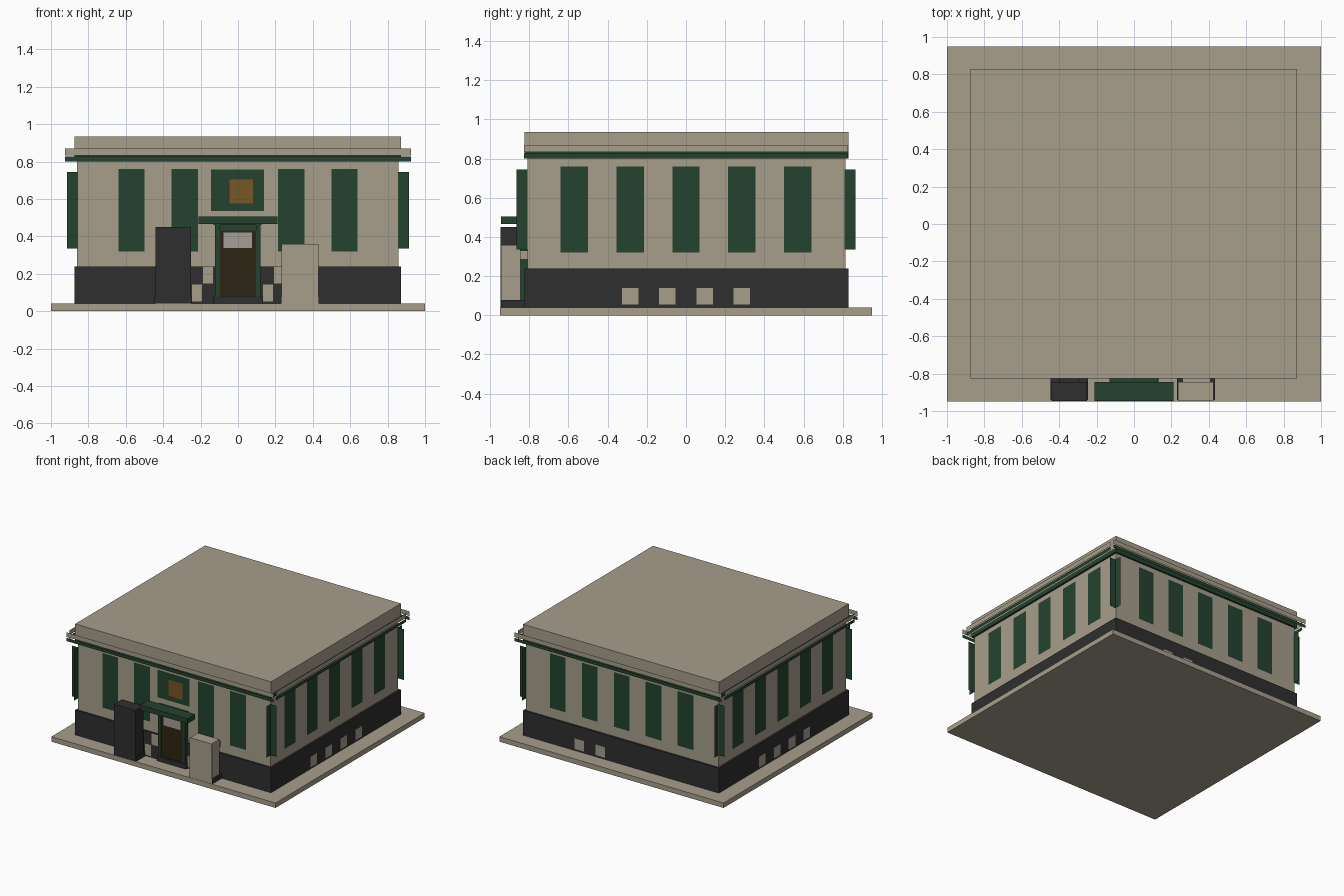
import bpy

cube = bpy.data.objects.get("Cube")
if cube:
    bpy.data.objects.remove(cube, do_unlink=True)


def material(name, r, g, b):
    mat = bpy.data.materials.new(name)
    mat.use_nodes = True
    mat.diffuse_color = (r, g, b, 1)
    shader = next(n for n in mat.node_tree.nodes if n.type == "BSDF_PRINCIPLED")
    shader.inputs["Base Color"].default_value = (r, g, b, 1)
    shader.inputs["Roughness"].default_value = 0.9
    return mat


stone = material("tan stone", 0.39, 0.345, 0.265)
green = material("dark green", 0.018, 0.055, 0.028)
dark = material("charcoal", 0.028, 0.028, 0.029)
brown = material("dark brown", 0.027, 0.017, 0.006)
gold = material("old gold", 0.18, 0.095, 0.018)
glass = material("pale glass", 0.38, 0.35, 0.30)


def build(name, verts, faces, mat):
    mesh = bpy.data.meshes.new(name)
    mesh.from_pydata(verts, [], faces)
    mesh.materials.append(mat)
    obj = bpy.data.objects.new(name, mesh)
    bpy.context.collection.objects.link(obj)
    return obj


def box(name, xs, ys, zs, mat):
    verts = [(x, y, z) for z in zs for y in ys for x in xs]
    faces = [(0, 2, 3, 1), (4, 5, 7, 6), (0, 1, 5, 4),
             (1, 3, 7, 5), (3, 2, 6, 7), (2, 0, 4, 6)]
    return build(name, verts, faces, mat)


def panel(name, side, offset, span, zs, mat):
    """Upright sheet facing outward on one side, at a distance from the middle."""
    a, b = span
    low, high = zs
    place = {"front": lambda u, z: (u, -offset, z),
             "back": lambda u, z: (u, offset, z),
             "left": lambda u, z: (offset, u, z),
             "right": lambda u, z: (-offset, u, z)}[side]
    verts = [place(a, low), place(b, low), place(b, high), place(a, high)]
    order = (0, 1, 2, 3) if side in ("front", "left") else (3, 2, 1, 0)
    return build(name, verts, [order], mat)


def around(mid, half):
    return (mid - half, mid + half)


# Main masses
box("ground_slab", (-1, 1), (-0.95, 0.95), (0, 0.04), stone)
box("plinth", (-0.875, 0.872), (-0.825, 0.83), (0.04, 0.24), dark)
box("walls", (-0.86, 0.857), (-0.81, 0.815), (0.24, 0.8), stone)
box("green_frieze", (-0.875, 0.872), (-0.825, 0.83), (0.8, 0.835), green)
box("roof_block", (-0.875, 0.872), (-0.825, 0.83), (0.835, 0.935), stone)

# Cornice sheets standing off each side
for side, offset, half in (("front", 0.867, 0.925), ("back", 0.867, 0.925),
                           ("left", 0.92, 0.828), ("right", 0.925, 0.828)):
    panel(side + "_cornice_stone", side, offset, (-half, half), (0.833, 0.87), stone)
    panel(side + "_cornice_green", side, offset, (-half, half), (0.8, 0.826), green)

# Tall windows
for side, offset in (("front", 0.815), ("back", 0.82), ("left", 0.862), ("right", 0.865)):
    for i in range(-2, 3):
        if side == "front" and i == 0:
            continue
        panel(f"{side}_window_{i + 3}", side, offset, around(i * 0.285, 0.07),
              (0.32, 0.76), green)

# Crossed fins on the four corners
for sx, x_side in ((1, "left"), (-1, "right")):
    for sy, y_side in ((1, "back"), (-1, "front")):
        across = sorted((sx * 0.855, sx * 0.913))
        along = sorted((sy * 0.81, sy * 0.865))
        panel(f"corner_fin_{y_side}_{x_side}_a", y_side, 0.811, across, (0.335, 0.745), green)
        panel(f"corner_fin_{y_side}_{x_side}_b", x_side, 0.858, along, (0.335, 0.745), green)

# Checker tiles along the plinth
for side, offset in (("left", 0.872), ("right", 0.875)):
    for i in range(8):
        panel(f"{side}_tile_{i}", side, offset + 0.004, around(-0.38 + i * 0.095, 0.042),
              (0.055, 0.14), stone if i % 2 else dark)
for i in range(4):
    panel(f"back_tile_{i}", "back", 0.834, around(0.37 - i * 0.095, 0.042),
          (0.055, 0.14), dark if i % 2 else stone)
for sign, label in ((-1, "right"), (1, "left")):
    for col in range(2):
        for row in range(2):
            light = (col + row) % 2 == (1 if sign < 0 else 0)
            panel(f"entry_tile_{label}_{col}_{row}", "front", 0.832,
                  around(sign * (0.16 + col * 0.06), 0.027),
                  around(0.097 + row * 0.097, 0.045), stone if light else dark)

# Entrance
box("door_frame", (-0.12, 0.12), (-0.835, -0.81), (0.07, 0.47), green)
panel("door", "front", 0.838, (-0.097, 0.095), (0.08, 0.43), brown)
panel("door_pane", "front", 0.841, (-0.078, 0.075), (0.338, 0.42), glass)
for x in (-0.11, 0.108):
    box("door_post", around(x, 0.013), (-0.845, -0.825), (0.07, 0.465), green)
box("door_step", (-0.13, 0.13), (-0.848, -0.82), (0.04, 0.078), dark)
box("canopy", (-0.212, 0.21), (-0.945, -0.845), (0.465, 0.505), green)
box("canopy_bracket", (-0.13, 0.125), (-0.85, -0.81), (0.46, 0.49), green)

# Plaque over the door
panel("plaque", "front", 0.816, (-0.145, 0.14), (0.535, 0.757), green)
panel("plaque_centre", "front", 0.819, (-0.045, 0.08), (0.575, 0.705), gold)

# Piers beside the entrance
box("dark_pier", (-0.442, -0.25), (-0.947, -0.845), (0.04, 0.45), dark)
box("dark_pier_foot", (-0.446, -0.246), (-0.94, -0.825), (0.04, 0.078), dark)
box("dark_pier_tie", (-0.4, -0.295), (-0.85, -0.81), (0.38, 0.42), dark)
box("stone_pier", (0.235, 0.425), (-0.945, -0.845), (0.06, 0.36), stone)
box("stone_pier_foot", (0.23, 0.434), (-0.942, -0.825), (0.04, 0.078), dark)
panel("stone_pier_face", "front", 0.948, (0.232, 0.43), (0.04, 0.36), stone)
box("stone_pier_tie", (0.26, 0.41), (-0.85, -0.81), (0.285, 0.33), stone)
